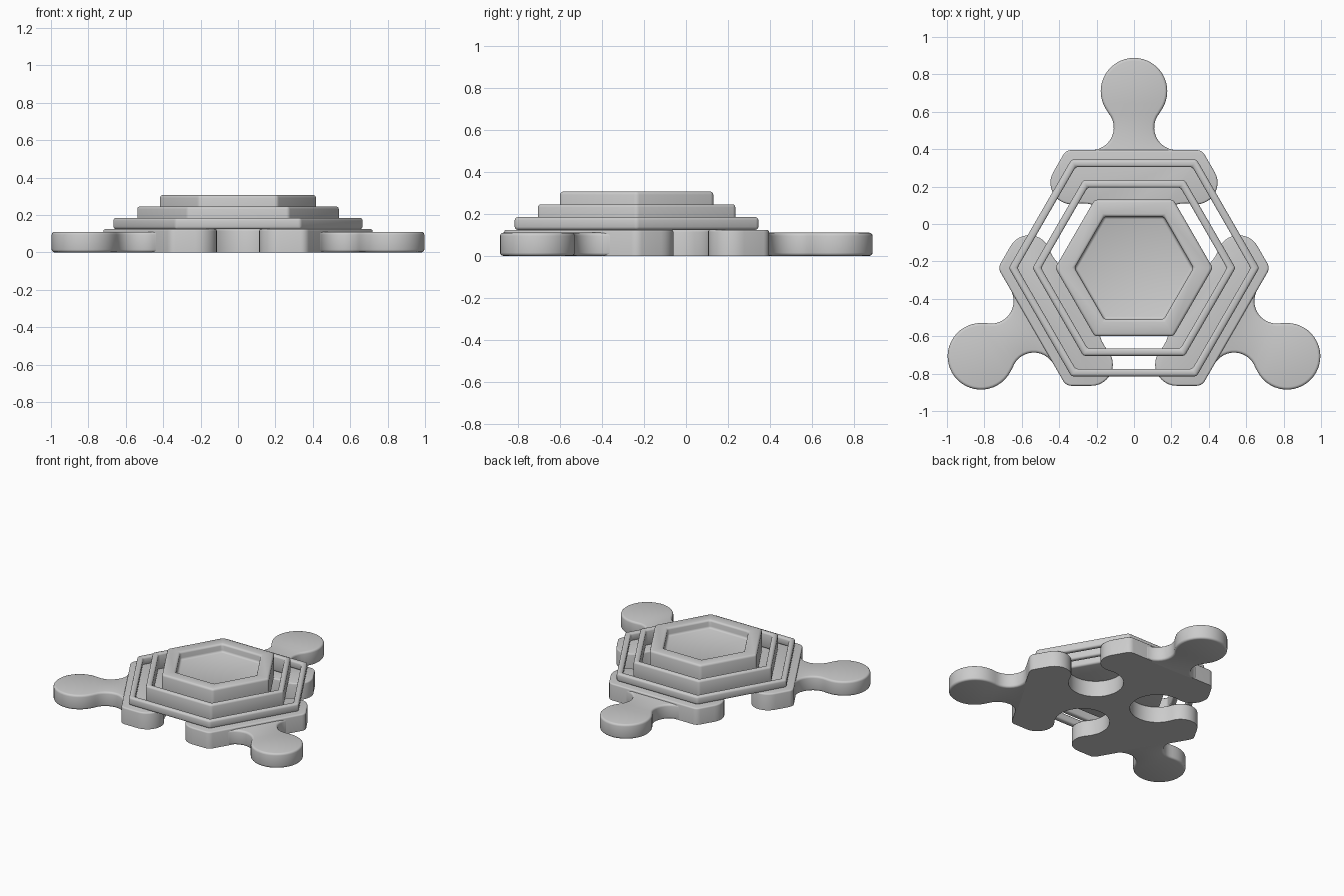
import bpy, bmesh
from math import sin, cos, radians, pi, atan2, degrees

if "Cube" in bpy.data.objects:
    bpy.data.objects.remove(bpy.data.objects["Cube"])

CY = -0.235            # centre of the hexagon in y
APO = 0.63             # distance from centre to each base side


def finish(name, bm, width, keep_bottom=False):
    """Round the hard edges, then make a smooth-shaded object."""
    bmesh.ops.recalc_face_normals(bm, faces=bm.faces)
    edges = [e for e in bm.edges if e.calc_face_angle(0) > radians(32)
             and not (keep_bottom and all(v.co.z < 1e-5 for v in e.verts))]
    bmesh.ops.bevel(bm, geom=edges, offset=width, segments=3, profile=0.5,
                    affect='EDGES', clamp_overlap=True)
    me = bpy.data.meshes.new(name)
    bm.to_mesh(me)
    bm.free()
    ob = bpy.data.objects.new(name, me)
    bpy.context.collection.objects.link(ob)
    bpy.ops.object.select_all(action='DESELECT')
    ob.select_set(True)
    bpy.context.view_layer.objects.active = ob
    bpy.ops.object.shade_smooth_by_angle(angle=radians(35))
    return ob


def arc(cx, cy, r, a0, a1, n):
    return [(cx + r * cos(radians(a0 + (a1 - a0) * i / n)),
             cy + r * sin(radians(a0 + (a1 - a0) * i / n))) for i in range(n + 1)]


def tidy(pts):
    """Drop points that nearly coincide."""
    out = []
    for p in pts:
        if not out or abs(p[0] - out[-1][0]) + abs(p[1] - out[-1][1]) > 0.004:
            out.append(p)
    return out


def mirrored(half):
    half = tidy(half)
    return half + [(-x, y) for x, y in reversed(half[:-1])]


def turn(pts, deg):
    a = radians(deg)
    return [(x * cos(a) - y * sin(a), x * sin(a) + y * cos(a)) for x, y in pts]


def prism(name, pts, height, width, keep_bottom=False):
    bm = bmesh.new()
    lo = [bm.verts.new((x, y + CY, 0)) for x, y in pts]
    hi = [bm.verts.new((x, y + CY, height)) for x, y in pts]
    n = len(pts)
    for i in range(n):
        j = (i + 1) % n
        bm.faces.new((lo[i], lo[j], hi[j], hi[i]))
    bm.faces.new(hi)
    bm.faces.new(lo[::-1])
    return finish(name, bm, width, keep_bottom)


def hex_sweep(name, profile, closed, width):
    """Sweep an (apothem, z) profile around the hexagon."""
    bm = bmesh.new()
    loops = [[bm.verts.new((a / cos(pi / 6) * cos(k * pi / 3),
                            a / cos(pi / 6) * sin(k * pi / 3) + CY, z))
              for k in range(6)] for a, z in profile]
    m = len(loops)
    for i in range(m if closed else m - 1):
        p, q = loops[i], loops[(i + 1) % m]
        for k in range(6):
            l = (k + 1) % 6
            bm.faces.new((p[k], p[l], q[l], q[k]))
    if not closed:
        bm.faces.new(loops[0])
        bm.faces.new(loops[-1])
    return finish(name, bm, width)


# Base plate: hexagon with rounded corners and three keyhole sockets
fr, lx, lr = 0.05, 0.228, 0.115
ly, sy, sr = APO - lr, 0.315, 0.188
touch = degrees(atan2(ly - sy, lx))
half = (arc((APO - fr) * 0.57735, APO - fr, fr, 30, 90, 5)
        + arc(lx, ly, lr, 90, 180 + touch, 12)
        + arc(0, sy, sr, touch, -90, 14))
socket_side = mirrored(half)
outline = []
for k in range(3):
    outline += turn(socket_side, -60 + 120 * k)
prism("base_plate", outline, 0.124, 0.01, keep_bottom=True)

# Three round connector tabs with waisted necks
ky, kr, nr = 0.945, 0.178, 0.12
ny = APO + nr
lean = degrees(atan2(ky - ny, lx))
half = ([(lx, APO - 0.03)] + arc(lx, ny, nr, 270, 180 - lean, 12)
        + arc(0, ky, kr, -lean, 90, 16))
tab = mirrored(half)
for k in range(3):
    prism(f"connector_tab_{k + 1}", turn(tab, 120 * k), 0.11, 0.016)

# Two thin stepped hexagonal walls
for name, outer, inner, top in (("outer_wall", 0.58, 0.54, 0.184),
                                ("middle_wall", 0.47, 0.43, 0.245)):
    hex_sweep(name, [(outer, 0.124), (outer, top), (inner, top), (inner, 0.124)],
              True, 0.014)

# Central hexagonal tray with a raised rim
hex_sweep("centre_tray", [(0.365, 0.124), (0.365, 0.306), (0.275, 0.306), (0.275, 0.245)],
          False, 0.015)
